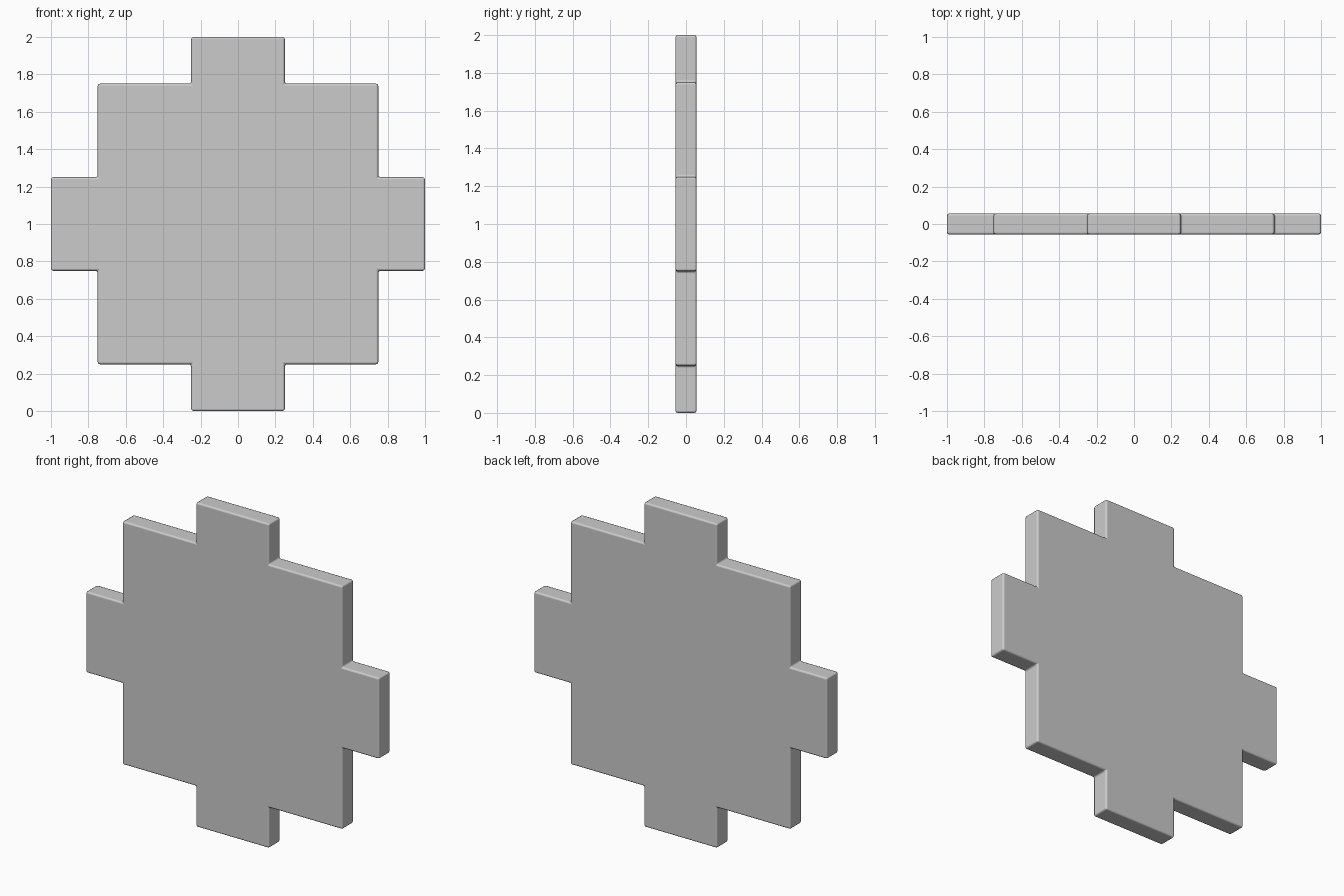
import bpy, bmesh
from mathutils import Vector

if "Cube" in bpy.data.objects:
    bpy.data.objects.remove(bpy.data.objects["Cube"])

HALF_T = 0.056   # half thickness
BEVEL = 0.012    # softened edge width

# Stepped outline: one quarter (right to top), turned four times
quarter = [(1.0, 0.25), (0.75, 0.25), (0.75, 0.75), (0.25, 0.75), (0.25, 1.0)]
outline = []
for turn in range(4):
    for x, z in quarter:
        for _ in range(turn):
            x, z = -z, x
        outline.append((x, z + 1.0))

# Plate: extrude the outline through its thickness
bm = bmesh.new()
face = bm.faces.new([bm.verts.new((x, -HALF_T, z)) for x, z in outline])
ext = bmesh.ops.extrude_face_region(bm, geom=[face])
bmesh.ops.translate(bm, vec=Vector((0, 2 * HALF_T, 0)),
                    verts=[v for v in ext["geom"] if isinstance(v, bmesh.types.BMVert)])
bmesh.ops.recalc_face_normals(bm, faces=bm.faces)
mesh = bpy.data.meshes.new("stepped_plate")
bm.to_mesh(mesh)
bm.free()
plate = bpy.data.objects.new("stepped_plate", mesh)
bpy.context.collection.objects.link(plate)

# Softened edges with smooth shading and flat faces
bevel = plate.modifiers.new("soft_edges", 'BEVEL')
bevel.width = BEVEL
bevel.segments = 2
bevel.limit_method = 'ANGLE'
bevel.harden_normals = True
bpy.context.view_layer.objects.active = plate
plate.select_set(True)
bpy.ops.object.shade_smooth()
